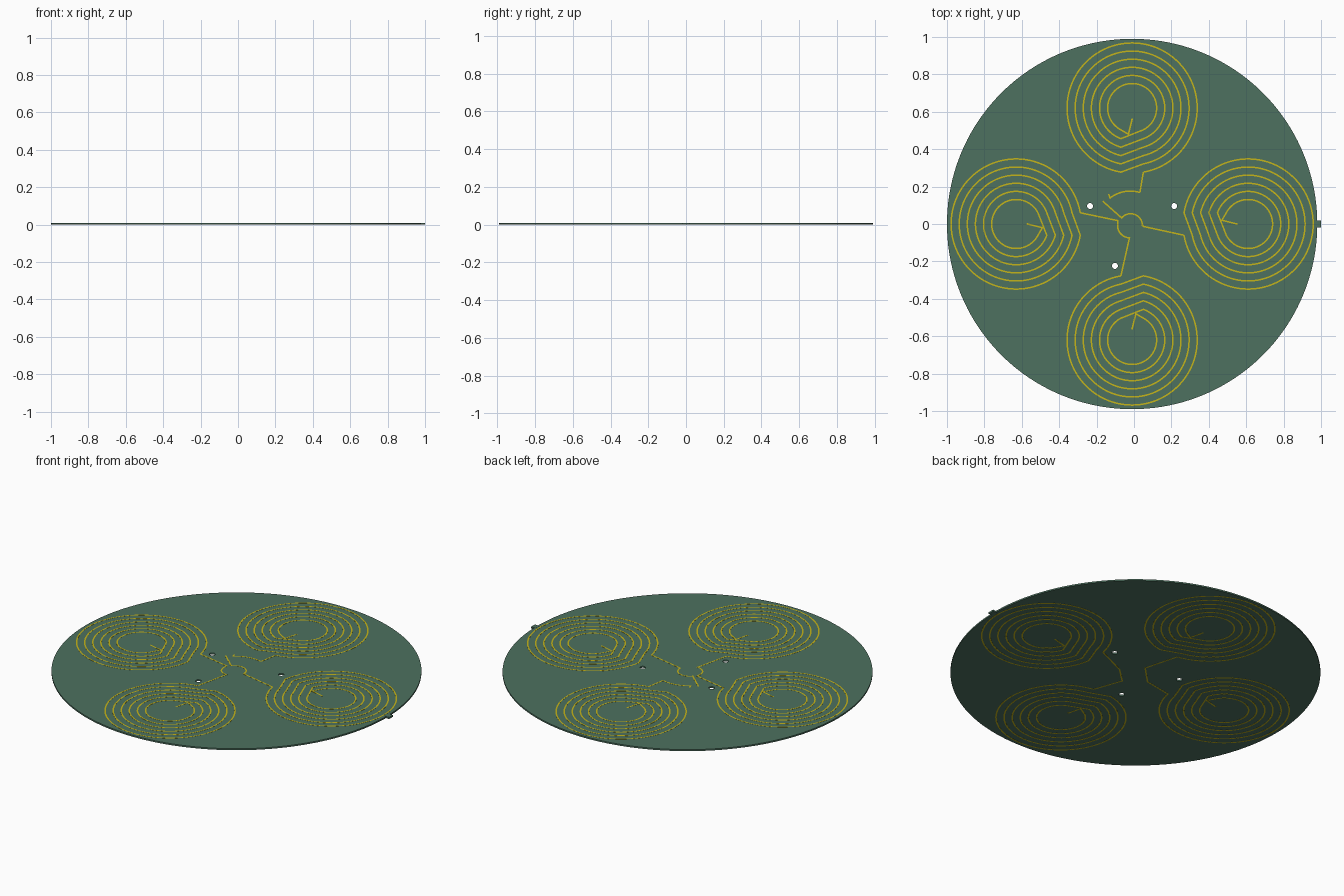
import bpy, bmesh, math
from mathutils import Vector, Matrix

if "Cube" in bpy.data.objects:
    bpy.data.objects.remove(bpy.data.objects["Cube"])

CX = -0.01            # disc centre; the edge tab fills out the +x side
R, T = 0.99, 0.01     # disc radius and thickness
SKIN = 0.0006         # copper height above the board
W = 0.008             # trace width


def material(name, rgb):
    m = bpy.data.materials.new(name)
    m.diffuse_color = (*rgb, 1)
    m.use_nodes = True
    m.node_tree.nodes["Principled BSDF"].inputs["Base Color"].default_value = m.diffuse_color
    return m


GREEN = material("board_green", (0.075, 0.165, 0.115))
COPPER = material("trace_gold", (0.56, 0.46, 0.01))


def finish(name, bm, mat):
    bmesh.ops.recalc_face_normals(bm, faces=bm.faces)
    me = bpy.data.meshes.new(name)
    bm.to_mesh(me)
    bm.free()
    me.materials.append(mat)
    ob = bpy.data.objects.new(name, me)
    bpy.context.collection.objects.link(ob)
    ob.location.x = CX
    return ob


def arc(cx, cy, r, a0, a1, n):
    return [(cx + r * math.cos(a0 + (a1 - a0) * i / n),
             cy + r * math.sin(a0 + (a1 - a0) * i / n)) for i in range(n + 1)]


def ribbon(bm, pts, z0, z1):
    """Flat mitred strip with rectangular section along a path."""
    pts = [Vector(p) for p in pts]
    rings = []
    for i, p in enumerate(pts):
        a = (p - pts[i - 1]).normalized() if i else None
        b = (pts[i + 1] - p).normalized() if i < len(pts) - 1 else None
        a, b = a or b, b or a
        t = (a + b).normalized()
        n = Vector((-t.y, t.x)) * (W / 2 / max(0.5, t.dot(a)))
        rings.append([bm.verts.new((q.x, q.y, z)) for q, z in
                      ((p + n, z0), (p - n, z0), (p - n, z1), (p + n, z1))])
    for r, s in zip(rings, rings[1:]):
        for k in range(4):
            m = (k + 1) % 4
            bm.faces.new((r[k], r[m], s[m], s[k]))
    bm.faces.new(rings[0])
    bm.faces.new(rings[-1][::-1])


# Board: filled outline with three mounting holes
cu = bpy.data.curves.new("board", 'CURVE')
cu.dimensions = '2D'
cu.fill_mode = 'BOTH'
cu.extrude = T / 2 - SKIN
for x, y, r, n in ((0, 0, R, 160), (-0.225, 0.096, 0.016, 24),
                   (0.225, 0.096, 0.016, 24), (-0.092, -0.224, 0.016, 24)):
    sp = cu.splines.new('POLY')
    sp.points.add(n - 1)
    for p, (px, py) in zip(sp.points, arc(x, y, r, 0, 2 * math.pi, n)):
        p.co = (px, py, 0, 1)
    sp.use_cyclic_u = True
cu.materials.append(GREEN)
board = bpy.data.objects.new("board", cu)
bpy.context.collection.objects.link(board)
board.location = (CX, 0, T / 2)
bpy.context.view_layer.objects.active = board
board.select_set(True)
bpy.ops.object.convert(target='MESH')

# Edge tab on +x
bm = bmesh.new()
bmesh.ops.create_cube(bm, size=1, matrix=Matrix.Translation((0.995, 0, T / 2))
                      @ Matrix.Diagonal((0.03, 0.036, T, 1)))
finish("edge_tab", bm, GREEN)

# Coil path for the +x side: six turns that step inwards on the side facing the centre
D = 0.62
coil = []
for i in range(6):
    r = 0.348 - 0.0434 * i
    h = math.asin(0.06 / r)
    coil += arc(D, 0, r, math.pi + h, 3 * math.pi - h, 80)
coil[-1] = (D - 0.14, 0.02)
coil.append((D - 0.06, 0))
start = coil[0]


def turned(pts, k, flip=1):
    c, s = round(math.cos(k * math.pi / 2)), round(math.sin(k * math.pi / 2))
    return [(x * c - flip * y * s, x * s + flip * y * c) for x, y in pts]


SIDES = ("right", "back", "left", "front")
TOP = (T - 2 * SKIN, T)
BOTTOM = (0, 2 * SKIN)
for k, side in enumerate(SIDES):
    for label, flip, zs in (("top", 1, TOP), ("bottom", -1, BOTTOM)):
        bm = bmesh.new()
        ribbon(bm, turned(coil, k, flip), *zs)
        finish(f"{label}_coil_{side}", bm, COPPER)

# Leads on top joining the coils around the centre
ends = [turned([start], k)[0] for k in range(4)]
bm = bmesh.new()
rad = math.radians
ribbon(bm, [ends[0], (0.055, -0.012)], *TOP)
ribbon(bm, [(0.055, -0.008)] + arc(-0.008, -0.008, 0.063, 0, rad(140), 20)
       + [(-0.158, 0.123)], *TOP)
ribbon(bm, [ends[1], (0.042, 0.171)] + arc(-0.01, 0, 0.176, rad(75), rad(128), 12)
       + [(-0.125, 0.16)], *TOP)
ribbon(bm, [ends[2], (-0.076, 0.018)] + arc(-0.012, -0.008, 0.066, rad(165), rad(268), 16)
       + [ends[3]], *TOP)
finish("top_leads", bm, COPPER)

# Leads underneath join neighbouring coils in pairs
ends = [turned([start], k, -1)[0] for k in range(4)]
bm = bmesh.new()
ribbon(bm, [ends[0], (0.09, -0.025), (0.0, -0.11), ends[3]], *BOTTOM)
ribbon(bm, [ends[1], (-0.005, 0.075), (-0.11, -0.03), ends[2]], *BOTTOM)
finish("bottom_leads", bm, COPPER)

# Small plated vias at the coil ends
bm = bmesh.new()
for k in range(4):
    x, y = turned([(D - 0.06, 0)], k)[0]
    bmesh.ops.create_cone(bm, cap_ends=True, segments=12, radius1=0.005, radius2=0.005,
                          depth=T, matrix=Matrix.Translation((x, y, T / 2)))
finish("vias", bm, COPPER)
